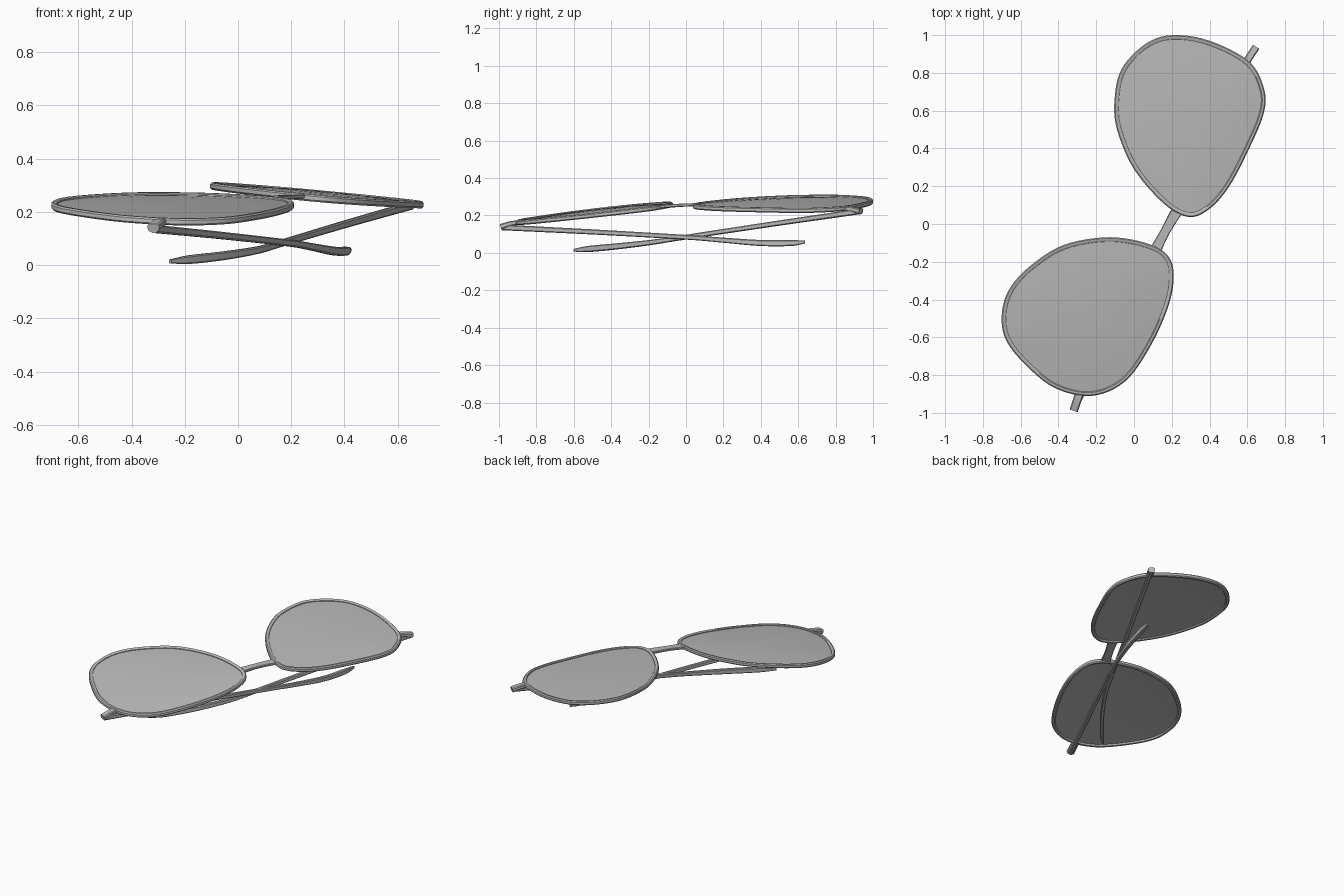
import bpy, bmesh, math
from mathutils import Vector

if "Cube" in bpy.data.objects:
    bpy.data.objects.remove(bpy.data.objects["Cube"])

grey = bpy.data.materials.new("light grey")
grey.diffuse_color = (0.5, 0.5, 0.5, 1)
grey.use_nodes = True
grey.node_tree.nodes["Principled BSDF"].inputs["Base Color"].default_value = grey.diffuse_color


def finish(name, bm, angle=40):
    """Turn a bmesh into a named, shaded object."""
    bmesh.ops.recalc_face_normals(bm, faces=bm.faces[:])
    me = bpy.data.meshes.new(name)
    bm.to_mesh(me)
    bm.free()
    ob = bpy.data.objects.new(name, me)
    bpy.context.collection.objects.link(ob)
    me.materials.append(grey)
    bpy.ops.object.select_all(action='DESELECT')
    ob.select_set(True)
    bpy.context.view_layer.objects.active = ob
    bpy.ops.object.shade_smooth_by_angle(angle=math.radians(angle))
    return ob


def spline(pts, closed, steps):
    """Catmull-Rom interpolation through the points."""
    pts = [Vector(p) for p in pts]
    n = len(pts)
    out = []
    for i in range(n if closed else n - 1):
        if closed:
            a, b, c, d = (pts[(i + k) % n] for k in (-1, 0, 1, 2))
        else:
            a, b, c, d = (pts[min(max(i + k, 0), n - 1)] for k in (-1, 0, 1, 2))
        for s in range(steps):
            t = s / steps
            out.append(0.5 * (2 * b + (c - a) * t + (2 * a - 5 * b + 4 * c - d) * t * t
                              + (3 * b - a - 3 * c + d) * t ** 3))
    if not closed:
        out.append(pts[-1])
    return out


def skin(bm, rings, closed):
    """Bridge rings of points with quads; cap the ends of open sweeps."""
    vs = [[bm.verts.new(p) for p in r] for r in rings]
    n, m = len(vs), len(vs[0])
    for i in range(n if closed else n - 1):
        for j in range(m):
            bm.faces.new((vs[i][j], vs[(i + 1) % n][j],
                          vs[(i + 1) % n][(j + 1) % m], vs[i][(j + 1) % m]))
    if not closed:
        bm.faces.new(vs[0])
        bm.faces.new(vs[-1])
    return vs


def bar(name, pts, sizes, steps=8):
    """Sweep a bevelled rectangle along a path; sizes are (width, height) per point."""
    path = spline(pts, False, steps)
    dims = spline([(w, h, 0) for w, h in sizes], False, steps)
    rings = []
    for i, p in enumerate(path):
        t = (path[min(i + 1, len(path) - 1)] - path[max(i - 1, 0)]).normalized()
        side = t.cross(Vector((0, 0, 1))).normalized()
        up = side.cross(t)
        w, h = dims[i].x / 2, dims[i].y / 2
        b = min(w, h) * 0.4
        prof = [(w, b - h), (w, h - b), (w - b, h), (b - w, h),
                (-w, h - b), (-w, b - h), (b - w, -h), (w - b, -h)]
        rings.append([p + side * u + up * v for u, v in prof])
    bm = bmesh.new()
    skin(bm, rings, False)
    return finish(name, bm)


def eyepiece(side, outline, height):
    """Rim swept round the outline, with a gently domed lens inside it."""
    line = spline([(x, y, 0) for x, y in outline], True, 6)
    n = len(line)
    centre = sum(line, Vector()) / n
    inward = []
    for i in range(n):
        t = (line[(i + 1) % n] - line[i - 1]).normalized()
        q = Vector((-t.y, t.x, 0))
        inward.append(q if q.dot(centre - line[i]) > 0 else -q)

    def at(i, inset, dz):
        p = line[i] + inward[i] * inset
        return Vector((p.x, p.y, height(p.x, p.y) + dz))

    prof = [(0, -.008), (0, .006), (.006, .012), (.018, .012),
            (.023, .008), (.023, -.008), (.018, -.014), (.006, -.014)]
    bm = bmesh.new()
    skin(bm, [[at(i, a, b) for a, b in prof] for i in range(n)], True)
    finish(side + "_rim", bm)

    # lens: upper and lower domed skins made of concentric rings
    bm = bmesh.new()
    mid = Vector((centre.x, centre.y, height(centre.x, centre.y)))
    edges = []
    for dz in (.003, -.005):
        rings = []
        for r in (1, .85, .65, .4, .15):
            bulge = Vector((0, 0, .014 * (1 - r * r) + dz))
            rings.append([mid.lerp(at(i, .02, 0), r) + bulge for i in range(n)])
        vs = [[bm.verts.new(p) for p in ring] for ring in rings]
        for a, b in zip(vs, vs[1:]):
            for j in range(n):
                k = (j + 1) % n
                bm.faces.new((a[j], a[k], b[k], b[j]))
        bm.faces.new(vs[-1])
        edges.append(vs[0])
    for j in range(n):
        k = (j + 1) % n
        bm.faces.new((edges[0][j], edges[0][k], edges[1][k], edges[1][j]))
    finish(side + "_lens", bm)


# rims and lenses
eyepiece("back", [(.20, 1.0), (.40, .97), (.61, .86), (.69, .71), (.685, .58),
                  (.61, .40), (.505, .20), (.40, .08), (.29, .037), (.16, .106),
                  (0, .29), (-.09, .50), (-.103, .66), (-.066, .82), (.055, .95)],
         lambda x, y: .298 - .09 * (x + .1) + .02 * (y - .6))
eyepiece("front", [(-.13, -.07), (.08, -.106), (.185, -.175), (.21, -.29), (.177, -.45),
                   (.08, -.66), (-.05, -.836), (-.225, -.91), (-.42, -.868), (-.58, -.74),
                   (-.68, -.61), (-.70, -.476), (-.66, -.344), (-.55, -.222), (-.37, -.11)],
         lambda x, y: .228 - .028 * (x + .7) + .12 * (y + .476))

# bridge between the rims
bar("bridge", [(.115, -.135, .246), (.165, -.04, .254), (.225, .065, .258)],
    [(.06, .016), (.05, .016), (.06, .016)])

# hinge tabs at the outer ends
bar("front_hinge", [(-.285, -.885, .163), (-.3, -.93, .157), (-.318, -.985, .14)],
    [(.045, .022), (.045, .026), (.045, .03)], 3)
bar("back_hinge", [(.59, .85, .237), (.615, .89, .234), (.645, .935, .222)],
    [(.04, .022), (.04, .026), (.04, .03)], 3)

# folded temples, crossing under the bridge, with curved ear tips
bar("front_temple", [(-.315, -.98, .136), (-.06, -.48, .111), (.19, .01, .083),
                     (.28, .20, .068), (.36, .40, .053), (.405, .56, .053), (.42, .635, .058)],
    [(.026, .03), (.024, .027), (.022, .025), (.022, .027), (.024, .032), (.024, .032), (.012, .014)])
bar("back_temple", [(.642, .93, .222), (.40, .455, .153), (.165, -.01, .083),
                    (.075, -.18, .057), (-.05, -.36, .036), (-.18, -.52, .021), (-.255, -.598, .014)],
    [(.026, .03), (.024, .027), (.022, .025), (.022, .027), (.024, .032), (.024, .032), (.012, .014)])
